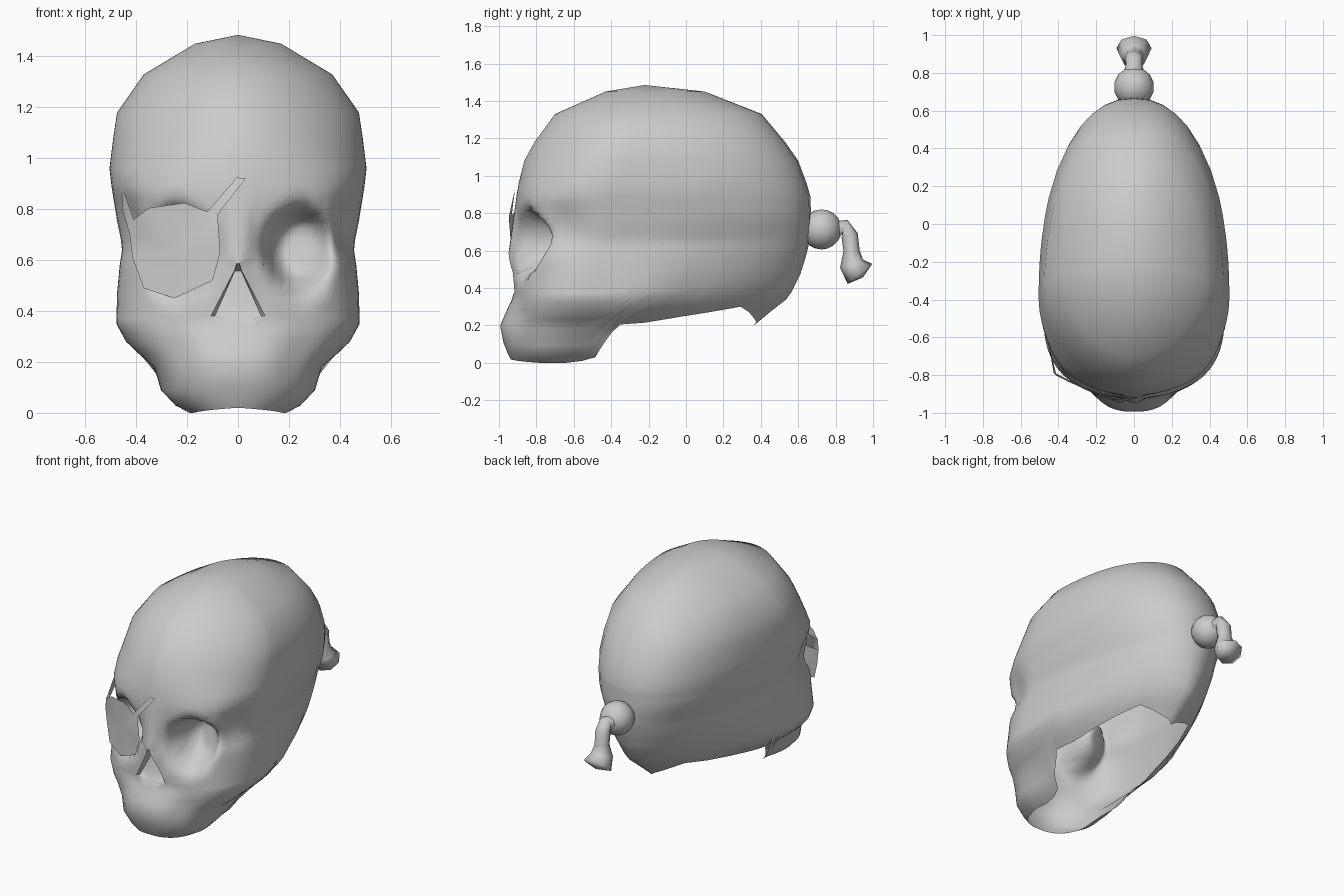
import bpy, bmesh, math
from mathutils import Vector

if "Cube" in bpy.data.objects:
    bpy.data.objects.remove(bpy.data.objects["Cube"])

def lerp_table(table, t):
    """Linear interpolation in rows of (t, values...)."""
    if t <= table[0][0]:
        return table[0][1:]
    for a, b in zip(table, table[1:]):
        if t <= b[0]:
            k = (t - a[0]) / (b[0] - a[0])
            return [p + (q - p) * k for p, q in zip(a[1:], b[1:])]
    return table[-1][1:]

def clamp(v):
    return max(0, min(1, v))

def finish(bm, name, angle=60):
    bmesh.ops.remove_doubles(bm, verts=bm.verts, dist=0.0005)
    bmesh.ops.recalc_face_normals(bm, faces=bm.faces)
    me = bpy.data.meshes.new(name)
    bm.to_mesh(me)
    bm.free()
    ob = bpy.data.objects.new(name, me)
    bpy.context.collection.objects.link(ob)
    bpy.ops.object.select_all(action='DESELECT')
    ob.select_set(True)
    bpy.context.view_layer.objects.active = ob
    bpy.ops.object.shade_smooth_by_angle(angle=math.radians(angle))
    return ob

def bridge(bm, rows, closed=False):
    n = len(rows[0])
    for lo, hi in zip(rows, rows[1:]):
        for i in range(n if closed else n - 1):
            j = (i + 1) % n
            bm.faces.new((lo[i], lo[j], hi[j], hi[i]))

# --- skull: horizontal outlines (z, half width, front y, back y, widest y, front roundness)
TOP = 1.485
OUTLINE = [
    (0.00, .20, -.925, .34, -.64, 2.2),
    (0.03, .26, -.945, .34, -.62, 2.2),
    (0.09, .315, -.97, .34, -.62, 2.2),
    (0.18, .335, -1.0, .34, -.60, 2.2),
    (0.28, .44, -.96, .46, -.53, 2.2),
    (0.35, .478, -.925, .55, -.50, 2.4),
    (0.47, .475, -.935, .61, -.48, 2.3),
    (0.58, .465, -.955, .645, -.46, 2.3),
    (0.65, .455, -.945, .66, -.44, 2.3),
    (0.75, .475, -.93, .67, -.42, 2.4),
    (0.89, .497, -.908, .665, -.40, 2.4),
    (0.96, .505, -.895, .645, -.38, 2.1),
    (1.08, .49, -.865, .60, -.35, 1.85),
    (1.18, .475, -.81, .53, -.32, 1.8),
    (1.33, .37, -.70, .405, -.28, 1.8),
    (1.45, .17, -.43, .10, -.24, 1.8),
    (TOP, 0, -.22, -.22, -.22, 1.8)]
BACK_ROUNDNESS = [(.25, 1.5), (.35, 1.6), (.6, 2.0), (.8, 2.25), (1.2, 2.2), (1.4, 2.0)]
LEVELS = [0, .03, .09, .18, .23, .28, .32, .35, .37, .42, .47, .52, .55, .58, .61, .64, .68,
          .72, .75, .78, .81, .85, .89, .96, 1.08, 1.18, 1.33, 1.45, TOP]
# height of the open lower rim by angle from the front
RIM = [(0, .02), (60, 0), (92, 0), (98, .03), (102, .12), (106, .205), (118, .215),
       (148, .30), (164, .24), (180, .20)]
ANGLES = ([0, 2, 4, 7, 10] + list(range(14, 66, 4)) + list(range(66, 90, 5))
          + [90, 94, 98, 100, 102, 104, 106, 112, 118, 128, 138, 148, 156, 164, 172, 180])

def skull_point(col, level):
    deg = ANGLES[col]
    a = math.radians(deg)
    rim = lerp_table(RIM, deg)[0]
    z = level + rim * max(0, 1 - level / .9)
    w, yf, yb, yc, p = lerp_table(OUTLINE, z)
    if deg > 90:
        p += (lerp_table(BACK_ROUNDNESS, z)[0] - p) * min(1, (deg - 90) / 30)
    x = w * abs(math.sin(a)) ** (2 / p) if 0 < deg < 180 else 0
    c = abs(math.cos(a)) ** (2 / p)
    # nose opening: columns 0-1 are inside it, column 2 is its edge
    h = max(.005, .11 * (.585 - z) / .21)
    nose = .365 < z < .60
    if nose and col < 5:
        x = (0, .85 * h, h, max(x, h + .012), max(x, h + .025))[col]
        c = (1 - (x / w) ** p) ** (1 / p)
    y = yc + (yf - yc) * c if deg <= 90 else yc + (yb - yc) * c
    # jaw narrows backwards, temple hollow, hollow below the cheekbone
    x *= 1 - .18 * clamp((y + .75) / .25) * clamp(1 - z / .22)
    if x > .3:
        x -= .04 * math.exp(-((y + .66) / .12) ** 2 - ((z - .74) / .12) ** 2)
    if y < -.5:
        q = ((x - .245) / .152) ** 2 + ((z - .64) / .182) ** 2
        y += .03 * math.exp(-((x - .24) / .08) ** 2 - ((z - .23) / .08) ** 2)
        # nose bridge slopes off into the sockets, deepest at the upper inside
        y += .05 * clamp((x - .03) / .06) * clamp(1 - x / .4) * math.exp(-((z - .65) / .13) ** 2)
        y += .03 * math.exp(-q / 1.5)
        k = clamp((1.1 - q) / .95)
        k = k * k * (3 - 2 * k)
        floor = -.655 - .35 * (x - .245) + .25 * (z - .64)
        y += max(0, floor - y) * k
    if nose and col < 2 and z < .575:
        y += .015 + .35 * max(0, z - .38)
    return (x, y, z)

bm = bmesh.new()
bridge(bm, [[bm.verts.new(skull_point(c, l)) for c in range(len(ANGLES))] for l in LEVELS])
# collapse the crown to one vertex
bmesh.ops.dissolve_degenerate(bm, dist=0.0005, edges=bm.edges)
skull = finish(bm, "skull")
mirror = skull.modifiers.new("mirror", 'MIRROR')
mirror.merge_threshold = 0.001

# --- eye patch with strap ends that sink into the brow and the temple
bm = bmesh.new()
PATCH = [(-.08, .78), (-.07, .63), (-.10, .52), (-.25, .45), (-.37, .49), (-.415, .61),
         (-.425, .70), (-.41, .76), (-.35, .805), (-.21, .825), (-.12, .79)]
pv = [bm.verts.new((x, -.965 - .43 * x - .12 * abs(z - .64), z)) for x, z in PATCH]
mid = bm.verts.new((-.25, -.875, .64))
for i, v in enumerate(pv):
    bm.faces.new((v, pv[(i + 1) % len(pv)], mid))
bm.faces.new((pv[0], pv[10], bm.verts.new((-.005, -.915, .925)), bm.verts.new((.03, -.915, .92))))
bm.faces.new((pv[7], pv[6], bm.verts.new((-.455, -.62, .80)), bm.verts.new((-.455, -.62, .89))))
finish(bm, "eye_patch", 60)

# --- knot at the back
bm = bmesh.new()
bmesh.ops.create_uvsphere(bm, u_segments=14, v_segments=10, radius=.107)
bmesh.ops.translate(bm, verts=bm.verts, vec=(0, .725, .713))
finish(bm, "knot")

# --- hanging tail of the knot: (y, z, radius)
TAIL = [(.80, .71, .05), (.85, .728, .038), (.875, .68, .045), (.885, .60, .043),
        (.885, .53, .065), (.93, .475, .085)]
bm = bmesh.new()
rings = []
for i, (y, z, r) in enumerate(TAIL):
    a, b = TAIL[max(0, i - 1)], TAIL[min(len(TAIL) - 1, i + 1)]
    t = Vector((0, b[0] - a[0], b[1] - a[1])).normalized()
    side = Vector((0, -t.z, t.y))
    rings.append([bm.verts.new(Vector((0, y, z)) + side * r * math.cos(u)
                               + Vector((1, 0, 0)) * r * 1.1 * math.sin(u))
                  for u in [k * math.tau / 8 for k in range(8)]])
bridge(bm, rings, closed=True)
tip = bm.verts.new((0, .947, .457))
for i in range(8):
    bm.faces.new((rings[-1][i], rings[-1][(i + 1) % 8], tip))
finish(bm, "knot_tail", 120)
